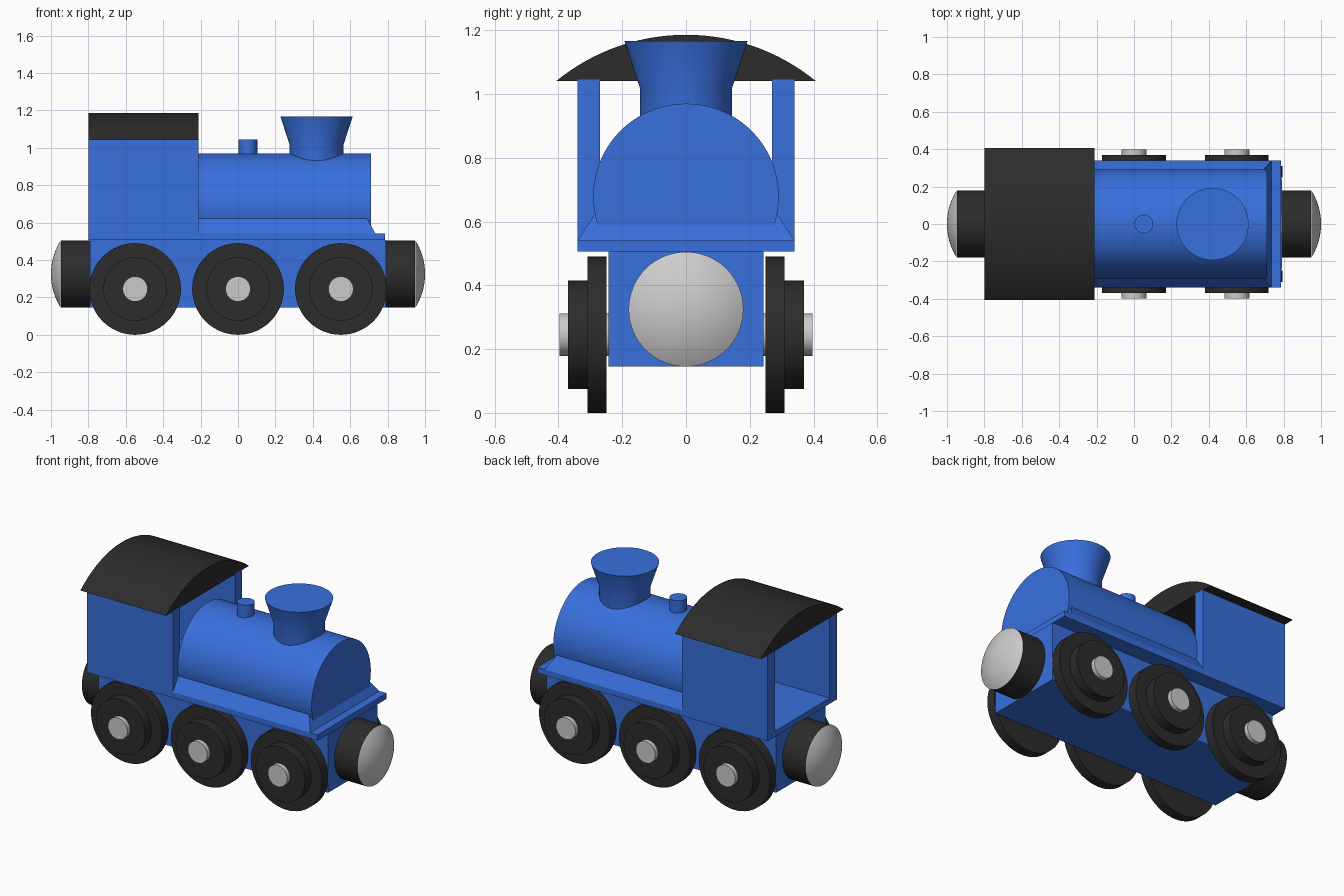
import bpy, bmesh
from math import sin, cos, pi, asin
from mathutils import Matrix, Vector

if "Cube" in bpy.data.objects:
    bpy.data.objects.remove(bpy.data.objects["Cube"])


def material(name, rgb):
    m = bpy.data.materials.new(name)
    m.diffuse_color = (*rgb, 1)
    m.use_nodes = True
    m.node_tree.nodes["Principled BSDF"].inputs["Base Color"].default_value = m.diffuse_color
    return m


BLUE = material("blue_paint", (0.04, 0.16, 0.72))
BLACK = material("black_paint", (0.025, 0.025, 0.025))


def finish(name, bm, mat=None, smooth=False):
    bmesh.ops.recalc_face_normals(bm, faces=bm.faces)
    me = bpy.data.meshes.new(name)
    bm.to_mesh(me)
    bm.free()
    ob = bpy.data.objects.new(name, me)
    bpy.context.collection.objects.link(ob)
    if mat:
        me.materials.append(mat)
    if smooth:
        bpy.ops.object.select_all(action='DESELECT')
        ob.select_set(True)
        bpy.context.view_layer.objects.active = ob
        bpy.ops.object.shade_smooth_by_angle(angle=0.5)
    return ob


def box(name, x0, x1, y0, y1, z0, z1, mat):
    bm = bmesh.new()
    bmesh.ops.create_cube(bm, size=1)
    bmesh.ops.scale(bm, vec=(x1 - x0, y1 - y0, z1 - z0), verts=bm.verts)
    bmesh.ops.translate(bm, vec=((x0 + x1) / 2, (y0 + y1) / 2, (z0 + z1) / 2), verts=bm.verts)
    return finish(name, bm, mat)


def extrude_x(name, profile, x0, x1, mat, smooth=True):
    """Extrude a closed (y, z) profile along x."""
    bm = bmesh.new()
    face = bm.faces.new([bm.verts.new((x0, y, z)) for y, z in profile])
    ext = bmesh.ops.extrude_face_region(bm, geom=[face], use_keep_orig=True)
    new = [v for v in ext["geom"] if isinstance(v, bmesh.types.BMVert)]
    bmesh.ops.translate(bm, vec=(x1 - x0, 0, 0), verts=new)
    return finish(name, bm, mat, smooth)


def lathe(name, profile, axis, at, mat=None, n=64):
    """Turn (radius, height) points around an axis, closing both ends."""
    bm = bmesh.new()
    rings = [[bm.verts.new((r * cos(2 * pi * i / n), r * sin(2 * pi * i / n), h))
              for i in range(n)] for r, h in profile]
    for a, b in zip(rings, rings[1:]):
        for i in range(n):
            j = (i + 1) % n
            bm.faces.new((a[i], a[j], b[j], b[i]))
    bm.faces.new(rings[0])
    bm.faces.new(rings[-1])
    rot = Vector((0, 0, 1)).rotation_difference(Vector(axis)).to_matrix().to_4x4()
    bmesh.ops.transform(bm, matrix=Matrix.Translation(at) @ rot, verts=bm.verts)
    return finish(name, bm, mat, True)


def arc(cz, r, a0, a1, n):
    """Points (y, z) on an arc, angles measured from straight up."""
    return [(r * sin(a0 + (a1 - a0) * i / n), cz + r * cos(a0 + (a1 - a0) * i / n))
            for i in range(n + 1)]


# Chassis, running board and cab walls
box("chassis", -0.79, 0.79, -0.243, 0.243, 0.145, 0.506, BLUE)
box("running_board", -0.8, 0.785, -0.34, 0.34, 0.506, 0.541, BLUE)
for side, s in (("front", -1), ("back", 1)):
    y0, y1 = sorted((s * 0.27, s * 0.34))
    box(f"cab_wall_{side}", -0.8, -0.21, y0, y1, 0.506, 1.045, BLUE)

# Arched roof
R = (0.407 ** 2 + 0.145 ** 2) / (2 * 0.145)
half = asin(0.407 / R)
extrude_x("cab_roof", arc(1.186 - R, R, -half, half, 32), -0.8, -0.21, BLACK)

# Boiler, cut flat inside the running board
extrude_x("boiler", arc(0.679, 0.291, -2.13, 2.13, 64), -0.21, 0.71, BLUE)

# Sloped skirt round the foot of the boiler
bm = bmesh.new()
low, high = [[bm.verts.new(p) for p in
              ((-0.21, -y, z), (x, -y, z), (x, y, z), (-0.21, y, z))]
             for x, y, z in ((0.735, 0.34, 0.541), (0.69, 0.287, 0.622))]
bm.faces.new(low)
bm.faces.new(high)
for i in range(4):
    j = (i + 1) % 4
    bm.faces.new((low[i], low[j], high[j], high[i]))
finish("boiler_skirt", bm, BLUE)

# Chimney and whistle on top of the boiler
lathe("chimney", [(0.145, 0.86), (0.145, 1.02), (0.193, 1.166)], (0, 0, 1), (0.42, 0, 0), BLUE)
lathe("whistle", [(0.05, 0.93), (0.05, 1.045)], (0, 0, 1), (0.053, 0, 0), BLUE, 32)

# Stepped wheels on through axles
for k, x in enumerate((-0.55, 0, 0.55), 1):
    lathe(f"axle_{k}", [(0.067, -0.397), (0.067, 0.397)], (0, 1, 0), (x, 0, 0.245), None, 32)
    for side, s in (("front", -1), ("back", 1)):
        lathe(f"wheel_{side}_{k}", [(0.245, 0.249), (0.245, 0.309), (0.17, 0.309), (0.17, 0.37)],
              (0, s, 0), (x, 0, 0.245), BLACK)

# Couplings with domed metal caps at both ends
RC = (0.18 ** 2 + 0.052 ** 2) / (2 * 0.052)
cap_half = asin(0.18 / RC)
dome = [(r, h) for r, h in arc(1.0 - RC, RC, cap_half, 0.01, 10)]
for end, s in (("left", -1), ("right", 1)):
    lathe(f"coupling_{end}", [(0.18, 0.78), (0.18, 0.947)], (s, 0, 0), (0, 0, 0.325), BLACK)
    lathe(f"coupling_cap_{end}", dome, (s, 0, 0), (0, 0, 0.325))
